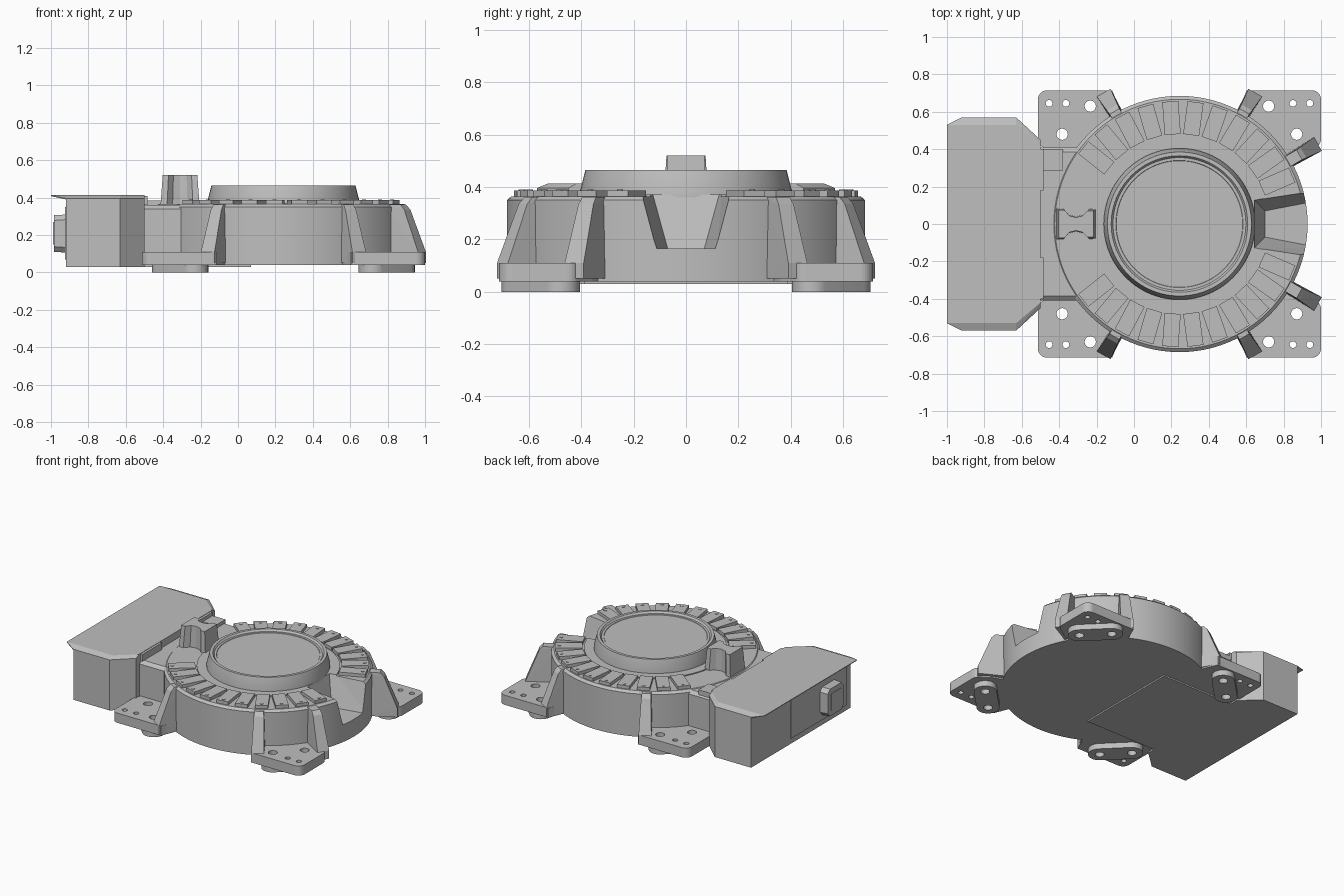
import bpy, bmesh, math
from mathutils import Matrix, Vector

cube = bpy.data.objects.get("Cube")
if cube:
    bpy.data.objects.remove(cube, do_unlink=True)

CX = 0.243  # axis of the round housing

grey = bpy.data.materials.new("mid grey")
grey.use_nodes = True
colour = (0.52, 0.52, 0.52, 1)
grey.diffuse_color = colour
grey.node_tree.nodes["Principled BSDF"].inputs["Base Color"].default_value = colour


def finish(name, bm, smooth=False):
    bmesh.ops.recalc_face_normals(bm, faces=bm.faces[:])
    mesh = bpy.data.meshes.new(name)
    bm.to_mesh(mesh)
    bm.free()
    mesh.materials.append(grey)
    ob = bpy.data.objects.new(name, mesh)
    bpy.context.collection.objects.link(ob)
    if smooth:
        bpy.ops.object.select_all(action='DESELECT')
        ob.select_set(True)
        bpy.context.view_layer.objects.active = ob
        bpy.ops.object.shade_smooth_by_angle(angle=math.radians(30))
    return ob


def hull(name, points, matrix=None, smooth=False):
    """Convex solid around the points."""
    bm = bmesh.new()
    for p in points:
        bm.verts.new(matrix @ Vector(p) if matrix else p)
    res = bmesh.ops.convex_hull(bm, input=bm.verts[:])
    inside = {v for v in res["geom_interior"] if isinstance(v, bmesh.types.BMVert)}
    bmesh.ops.delete(bm, geom=list(inside), context='VERTS')
    bmesh.ops.dissolve_limit(bm, angle_limit=0.01, verts=bm.verts[:], edges=bm.edges[:])
    return finish(name, bm, smooth)


def prism(outline, z0, z1):
    return [(x, y, z) for x, y in outline for z in (z0, z1)]


def box(x0, x1, y0, y1, z0, z1):
    return prism([(x0, y0), (x1, y0), (x1, y1), (x0, y1)], z0, z1)


def circle(x, y, r, n=32):
    return [(x + r * math.cos(math.tau * i / n), y + r * math.sin(math.tau * i / n))
            for i in range(n)]


def lathe(name, profile, steps=96):
    bm = bmesh.new()
    verts = [bm.verts.new((CX + r, 0, z)) for r, z in profile]
    edges = [bm.edges.new(pair) for pair in zip(verts, verts[1:])]
    bmesh.ops.spin(bm, geom=verts + edges, cent=(CX, 0, 0), axis=(0, 0, 1),
                   angle=math.tau, steps=steps)
    bmesh.ops.remove_doubles(bm, verts=bm.verts[:], dist=0.0001)
    return finish(name, bm, True)


def cut(ob, cutters):
    for c in cutters:
        mod = ob.modifiers.new("cut", 'BOOLEAN')
        mod.operation = 'DIFFERENCE'
        mod.solver = 'EXACT'
        mod.object = c
    graph = bpy.context.evaluated_depsgraph_get()
    mesh = bpy.data.meshes.new_from_object(ob.evaluated_get(graph))
    ob.modifiers.clear()
    ob.data = mesh


def discard(obs):
    for o in obs:
        bpy.data.objects.remove(o, do_unlink=True)


# Round housing with a flared notch on the far side
housing = lathe("round_housing", [(0, .04), (.685, .04), (.685, .35), (.667, .365),
                                  (.47, .365), (.47, .372), (0, .372)])
notch = hull("notch_cutter", [(x, s * y, z) for s in (-1, 1) for x, y, z in (
    (.70, .07, .165), (.63, .14, .42), (.96, .12, .165), (.96, .19, .42))])
cut(housing, [notch])
discard([notch])

# Raised hub with a shallow dished top
lathe("hub_ring", [(0, .36), (.405, .36), (.405, .385), (.385, .465), (.365, .465),
                   (.355, .452), (.34, .452), (.338, .449), (0, .449)])

# Radial blocks around the deck, each with a screw
for side in (1, -1):
    for k in range(11):
        angle = math.radians(23.5 + 11.8 * k) * side
        m = Matrix.Translation((CX, 0, 0)) @ Matrix.Rotation(angle, 4, 'Z')
        hull("deck_block", box(.48, .657, -.043, .043, .36, .388), m)
        hull("block_screw", prism(circle(.632, 0, .011, 12), .38, .391), m)

# Four mounting corners: plate, foot and ribs
for sx in (1, -1):
    for sy in (1, -1):
        m = Matrix.Translation((CX, 0, 0)) @ Matrix.Diagonal((sx, sy, 1, 1))
        outline = (circle(.707, .665, .05) + circle(.707, .455, .05)
                   + [(.36, .715), (.27, .5), (.5, .3), (.66, .36)])
        plate = hull("mounting_plate", prism(outline, .04, .11), m)
        foot = hull("foot", prism(circle(.477, .63, .075) + circle(.627, .48, .075),
                                  0, .045), m, True)
        holes = [hull("hole_cutter", prism(circle(x, y, r, 24), -.1, .2), m)
                 for x, y, r in ((.477, .63, .03), (.627, .48, .03),
                                 (.607, .645, .018), (.697, .645, .018))]
        cut(plate, holes)
        cut(foot, holes[:2])
        discard(holes)
        ribs = [(60, .81)] + ([(30, .855)] if sx > 0 else [])
        for degrees, reach in ribs:
            turn = m @ Matrix.Rotation(math.radians(degrees), 4, 'Z')
            hull("rib", [(x, s * w, z) for s in (-1, 1) for x, w, z in (
                (.6, .035, .05), (reach, .042, .05), (reach, .042, .11),
                (reach - .09, .033, .335), (reach - .115, .03, .362), (.64, .03, .362))],
                 turn)

# Neck joining the housing to the control box
hull("neck", [(x, s * y, z) for s in (-1, 1) for x in (-.52, .1)
              for y, z in ((.41, .04), (.41, .34), (.385, .361))])
hull("neck_block", box(-.49, -.38, .285, .4, .35, .385))
hull("base_plate", box(-.6, .07, -.39, .39, .03, .05))

# Control box and its overhanging lid
plan = [(x, s * y) for s in (-1, 1) for x, y in ((-.92, .57), (-.63, .57), (-.5, .45))]
hull("control_box", prism(plan, .03, .395))
hull("box_lid", prism(plan, .39, .396)
     + [(x, s * y, .413) for s in (-1, 1)
        for x, y in ((-1, .53), (-.63, .53), (-.5, .42))]
     + [(-1, s * .53, .408) for s in (-1, 1)])
for s in (-1, 1):
    hull("lid_tab", box(-.53, -.483, s * .18, s * .4, .36, .41))

# Handle and panel on the outer face of the box
hull("box_panel", box(-.926, -.91, -.52, .12, .07, .35))
hull("handle", [(x, -.305 + sy * y, .208 + sz * z) for sy in (-1, 1) for sz in (-1, 1)
                for x, y, z in ((-.91, .095, .075), (-.91, .07, .102),
                                (-.985, .09, .07), (-.985, .065, .098))])
hull("handle_plate", box(-.99, -.98, -.36, -.25, .15, .27))

# Bow-tie post beside the hub
bm = bmesh.new()
half = [(-.105, .085), (-.07, .085), (-.04, .05), (0, .04),
        (.04, .05), (.07, .08), (.105, .08)]
outline = half + [(x, -y) for x, y in reversed(half)]
low = [bm.verts.new((-.31 + x, y, .35)) for x, y in outline]
top = [bm.verts.new((-.31 + x * .88, y * .88, .52)) for x, y in outline]
bm.faces.new(low)
bm.faces.new(top)
for i in range(len(low)):
    j = (i + 1) % len(low)
    bm.faces.new((low[i], low[j], top[j], top[i]))
finish("guide_post", bm)
